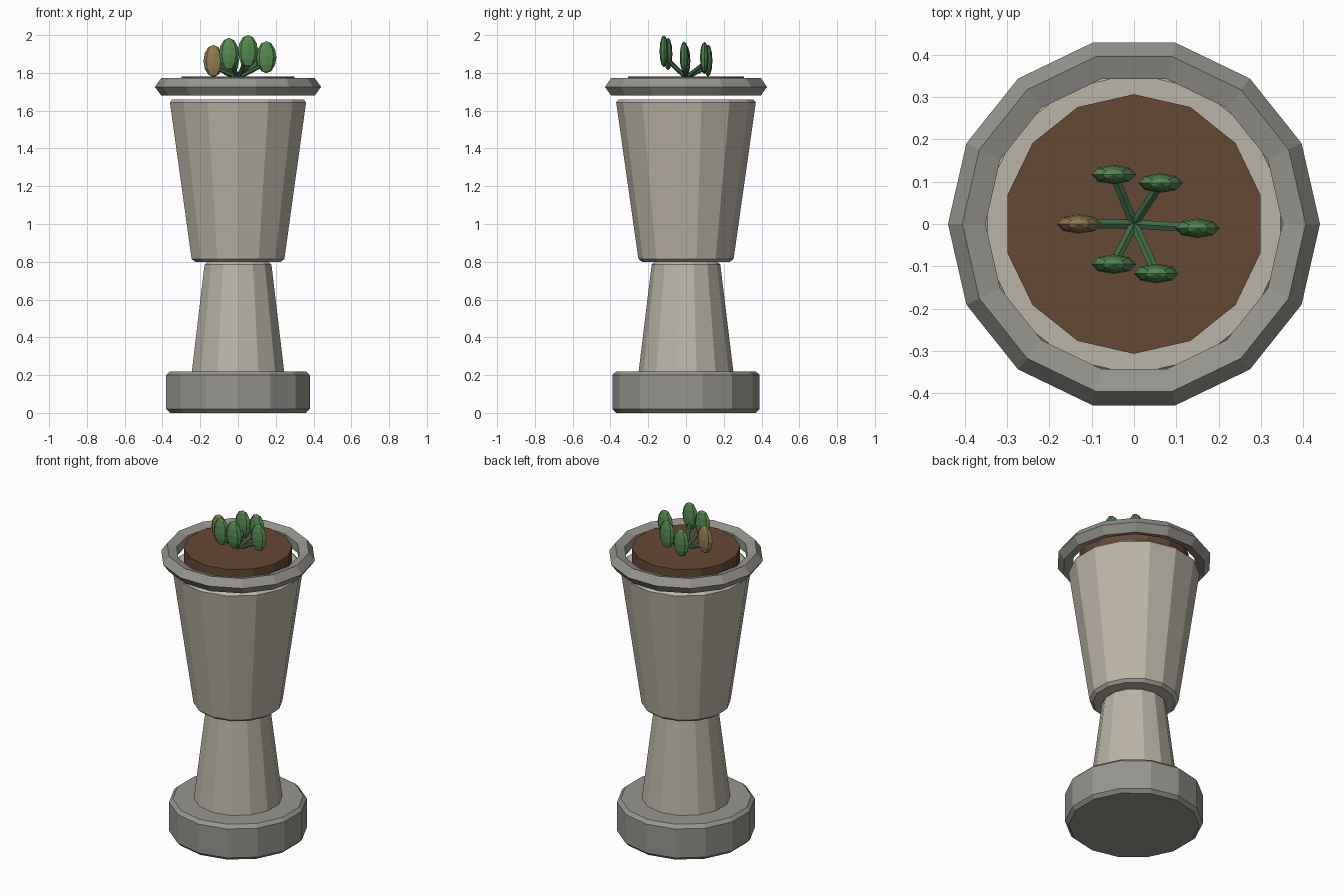
import bpy
from mathutils import Vector

if "Cube" in bpy.data.objects:
    bpy.data.objects.remove(bpy.data.objects["Cube"])


def material(name, rgb):
    m = bpy.data.materials.new(name)
    m.diffuse_color = (*rgb, 1)
    m.use_nodes = True
    m.node_tree.nodes["Principled BSDF"].inputs["Base Color"].default_value = m.diffuse_color
    return m


STONE = material("pale_stone", (0.50, 0.46, 0.39))
TRIM = material("grey_stone", (0.31, 0.30, 0.27))
SOIL = material("soil", (0.13, 0.065, 0.032))
STEM = material("stem_green", (0.05, 0.15, 0.065))
LEAF = material("leaf_green", (0.09, 0.25, 0.08))
DRY = material("dry_leaf", (0.28, 0.20, 0.08))


def finish(name, mat):
    ob = bpy.context.object
    ob.name = name
    ob.data.materials.append(mat)
    return ob


def tier(name, r_bottom, r_top, z0, z1, mat, bevel=0.0):
    """Fourteen-sided tapered drum with optional chamfered ends."""
    bpy.ops.mesh.primitive_cone_add(vertices=14, radius1=r_bottom, radius2=r_top,
                                    depth=z1 - z0, location=(0, 0, (z0 + z1) / 2))
    ob = finish(name, mat)
    if bevel:
        mod = ob.modifiers.new("chamfer", "BEVEL")
        mod.width = bevel
        mod.segments = 1
        mod.limit_method = "ANGLE"
        mod.angle_limit = 0.8
    return ob


# Stone urn, stacked from the ground up
tier("base", 0.39, 0.39, 0.0, 0.22, TRIM, 0.02)
tier("column", 0.253, 0.18, 0.20, 0.80, STONE, 0.015)
tier("bowl", 0.25, 0.372, 0.80, 1.66, STONE, 0.016)

# Floating rim ring with a five-sided section
bpy.ops.mesh.primitive_torus_add(major_radius=0.391, minor_radius=0.049,
                                 major_segments=14, minor_segments=5,
                                 location=(0, 0, 1.726))
finish("rim", TRIM)

tier("soil", 0.307, 0.307, 1.68, 1.78, SOIL)

# Plant: stems fan out from the centre, each carrying a flat upright leaf
leaves = [(0.15, -0.01, 1.883), (0.063, 0.097, 1.88), (-0.048, 0.117, 1.865),
          (-0.13, 0.0, 1.863), (-0.048, -0.095, 1.90), (0.053, -0.117, 1.915)]
root = Vector((0, 0, 1.775))
for i, pos in enumerate(leaves):
    centre = Vector(pos)
    tip = centre - Vector((0, 0, 0.03))
    axis = tip - root
    bpy.ops.mesh.primitive_cylinder_add(vertices=6, radius=0.012, depth=axis.length,
                                        location=(root + tip) / 2,
                                        rotation=axis.to_track_quat("Z", "Y").to_euler())
    finish(f"stem_{i + 1}", STEM)
    bpy.ops.mesh.primitive_uv_sphere_add(segments=8, ring_count=6, radius=1, location=centre)
    leaf = finish(f"leaf_{i + 1}", DRY if i == 3 else LEAF)
    leaf.scale = (0.053, 0.023, 0.085)
